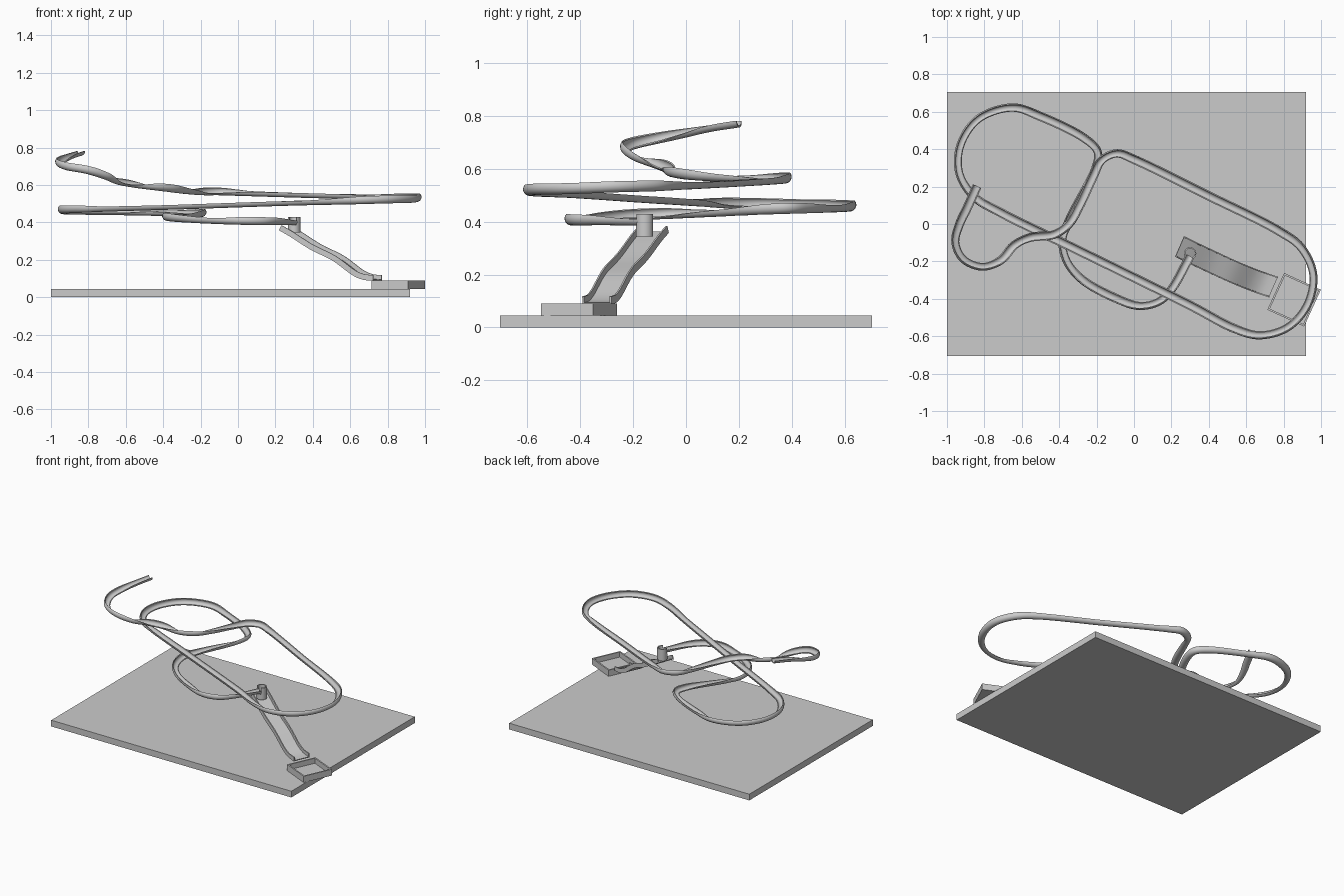
import bpy, bmesh, math
from mathutils import Vector, Matrix

if "Cube" in bpy.data.objects:
    bpy.data.objects.remove(bpy.data.objects["Cube"])

UP = Vector((0, 0, 1))


def add_mesh(name, bm, smooth=True):
    bmesh.ops.recalc_face_normals(bm, faces=bm.faces)
    me = bpy.data.meshes.new(name)
    bm.to_mesh(me)
    bm.free()
    ob = bpy.data.objects.new(name, me)
    bpy.context.collection.objects.link(ob)
    if smooth:
        bpy.ops.object.select_all(action='DESELECT')
        ob.select_set(True)
        bpy.context.view_layer.objects.active = ob
        bpy.ops.object.shade_smooth_by_angle(angle=math.radians(35))
    return ob


def sweep(name, rings, closed=False):
    """Skin a list of closed cross-section rings, capping open ends."""
    bm = bmesh.new()
    rows = [[bm.verts.new(p) for p in r] for r in rings]
    pairs = list(zip(rows, rows[1:] + rows[:1])) if closed else list(zip(rows, rows[1:]))
    n = len(rows[0])
    for a, b in pairs:
        for i in range(n):
            j = (i + 1) % n
            bm.faces.new((a[i], a[j], b[j], b[i]))
    if not closed:
        bm.faces.new(rows[0])
        bm.faces.new(rows[-1])
    return add_mesh(name, bm)


def spline(pts, step):
    """Centripetal Catmull-Rom through pts, sampled about every step."""
    p = [Vector(q) for q in pts]
    p = [2 * p[0] - p[1]] + p + [2 * p[-1] - p[-2]]
    out = []
    for a, b, c, d in zip(p, p[1:], p[2:], p[3:]):
        t1 = (b - a).length ** .5
        t2 = t1 + (c - b).length ** .5
        t3 = t2 + (d - c).length ** .5
        n = max(1, round((c - b).length / step))
        for i in range(n):
            t = t1 + (t2 - t1) * i / n
            A1 = a.lerp(b, t / t1)
            A2 = b.lerp(c, (t - t1) / (t2 - t1))
            A3 = c.lerp(d, (t - t2) / (t3 - t2))
            out.append(A1.lerp(A2, t / t2).lerp(A2.lerp(A3, (t - t1) / (t3 - t1)), (t - t1) / (t2 - t1)))
    return out + [p[-2]]


def tangents(path):
    last = len(path) - 1
    return [(path[min(i + 1, last)] - path[max(i - 1, 0)]).normalized() for i in range(last + 1)]


def blur(v, r):
    return [sum(v[max(0, i - r):i + r + 1]) / len(v[max(0, i - r):i + r + 1]) for i in range(len(v))]


def box(name, size, loc, rot=0):
    bm = bmesh.new()
    m = Matrix.Translation(loc) @ Matrix.Rotation(rot, 4, 'Z') @ Matrix.Diagonal((*size, 1))
    bmesh.ops.create_cube(bm, size=1, matrix=m)
    return add_mesh(name, bm, False)


# Base plate
box("base_plate", (1.92, 1.41, 0.045), (-0.04, 0, 0.0225))

# Winding half-pipe track, banked by its curvature
track = [(-.84, .2, .782), (-.89, .09, .765), (-.935, -.01, .742), (-.952, -.1, .722), (-.91, -.185, .703),
         (-.81, -.225, .685), (-.71, -.19, .655), (-.64, -.115, .627), (-.55, -.072, .61), (-.43, -.055, .595),
         (-.35, .0, .585), (-.29, .1, .578), (-.22, .25, .572), (-.17, .34, .57), (-.09, .375, .57), (0, .345, .567),
         (.4, .15, .555), (.77, -.035, .545), (.89, -.125, .54), (.955, -.27, .536), (.925, -.43, .53),
         (.82, -.55, .527), (.67, -.592, .523), (.53, -.555, .52), (.3, -.435, .515), (-.3, -.14, .495),
         (-.72, .065, .482), (-.85, .145, .476), (-.93, .27, .472), (-.925, .42, .468), (-.83, .56, .466),
         (-.65, .62, .464), (-.5, .575, .461), (-.27, .46, .457), (-.197, .385, .455), (-.21, .29, .452),
         (-.34, .03, .44), (-.38, -.08, .435), (-.355, -.2, .43), (-.27, -.3, .424), (-.1, -.395, .416),
         (.03, -.435, .412), (.135, -.41, .41), (.205, -.34, .412), (.3, -.172, .41)]
path = spline(track, 0.018)
tan = tangents(path)
head = [math.atan2(t.y, t.x) for t in tan]
last = len(path) - 1
curv = []
for i in range(last + 1):
    a, b = max(i - 1, 0), min(i + 1, last)
    dh = (head[b] - head[a] + math.pi) % (2 * math.pi) - math.pi
    curv.append(dh / (path[b] - path[a]).length)
bank = blur(blur([max(-.85, min(.85, k * .22)) for k in curv], 4), 4)
arc = [math.pi * (1 + i / 10) for i in range(11)]
half_pipe = [(.025 * math.cos(a), .025 * math.sin(a)) for a in arc] + \
            [(.019 * math.cos(a), .019 * math.sin(a)) for a in reversed(arc)]
rings = []
for p, t, b in zip(path, tan, bank):
    right = t.cross(UP).normalized()
    up = right.cross(t)
    r = right * math.cos(b) + up * math.sin(b)
    u = up * math.cos(b) - right * math.sin(b)
    rings.append([p + r * x + u * z for x, z in half_pipe])
sweep("marble_track", rings)

# Wide exit slide with upright side walls
path = spline([(.243, -.12, .358), (.3, -.148, .325), (.41, -.2, .255), (.53, -.255, .195),
               (.64, -.3, .115), (.69, -.318, .094), (.745, -.337, .088)], 0.02)
trough = [(-.06, 0), (.06, 0), (.06, .03), (.053, .03), (.053, .006), (-.053, .006), (-.053, .03), (-.06, .03)]
side = Vector((-.4, -.917, 0))
rings = [[p + side * x + side.cross(t).normalized() * z for x, z in trough]
         for p, t in zip(path, tangents(path))]
sweep("exit_slide", rings)


# Drop tube: full ring below, open-sided ring where the track enters
def tube(name, z0, z1, a0, a1, n, closed):
    wall = [(.033, z0), (.033, z1), (.026, z1), (.026, z0)]
    angles = [a0 + (a1 - a0) * i / n for i in range(n if closed else n + 1)]
    sweep(name, [[(.3 + r * math.cos(a), -.157 + r * math.sin(a), z) for r, z in wall] for a in angles], closed)


tube("drop_tube", .345, .385, 0, 2 * math.pi, 32, True)
entry = math.radians(-118)
tube("drop_tube_collar", .385, .43, entry + .9, entry + 2 * math.pi - .9, 24, False)

# Catch tray at the bottom of the slide
rot = math.radians(-24.5)
centre = Vector((.856, -.405, 0))
spin = Matrix.Rotation(rot, 3, 'Z')
box("tray_floor", (.216, .216, .008), centre + Vector((0, 0, .049)), rot)
for i, (dx, dy) in enumerate([(1, 0), (-1, 0), (0, 1), (0, -1)]):
    size = (.01, .216, .045) if dx else (.216, .01, .045)
    box(f"tray_wall_{i + 1}", size, centre + spin @ Vector((dx * .103, dy * .103, .0675)), rot)
